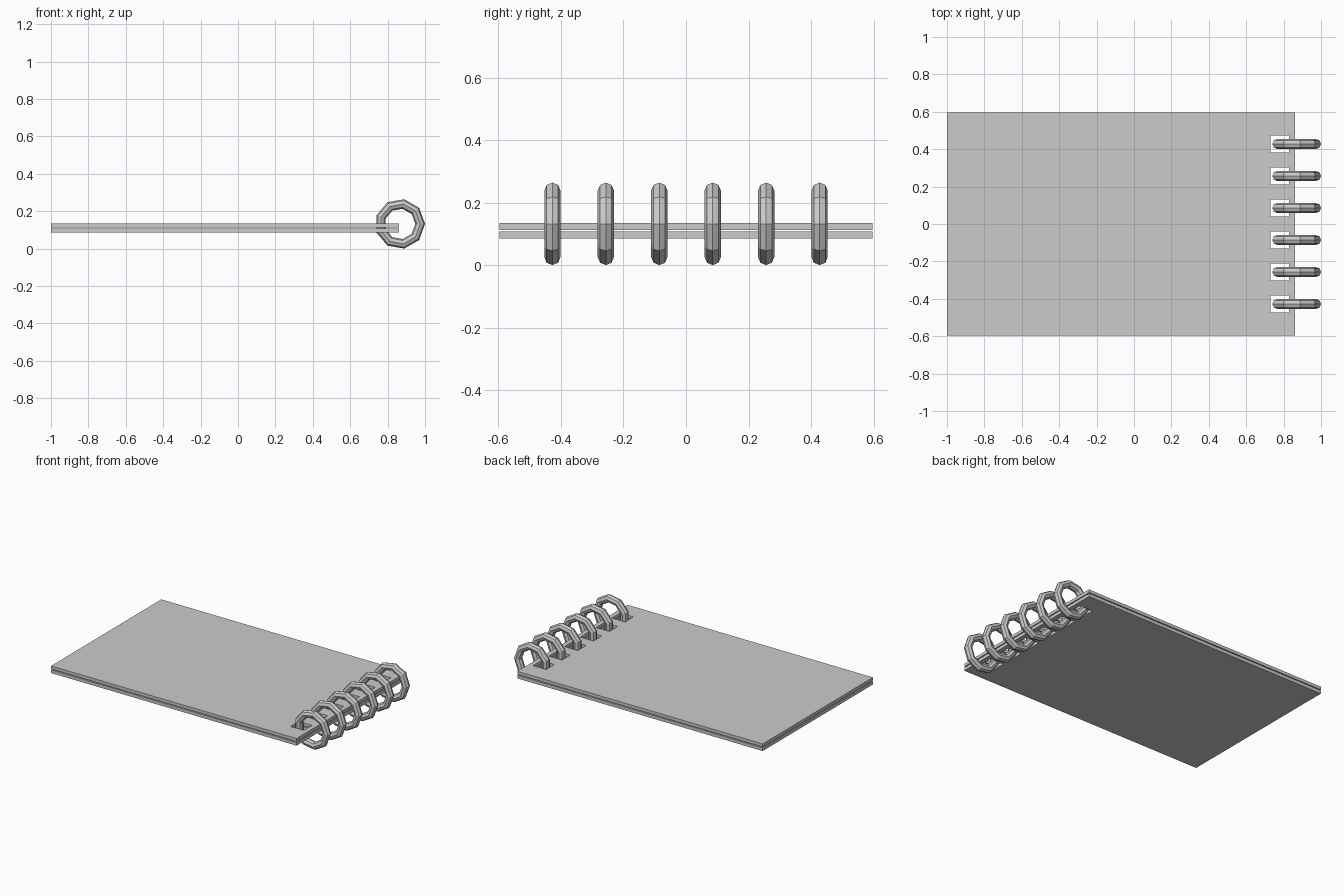
import bpy, bmesh, math

if "Cube" in bpy.data.objects:
    bpy.data.objects.remove(bpy.data.objects["Cube"])

RING_Y = [-0.4275 + 0.171 * i for i in range(6)]
HOLE_X = (0.73, 0.83)
HOLE_HALF = 0.045


# Cover board: flat grid with the hole cells left out, then extruded
def board(name, z0, z1):
    xs = [-1.0, HOLE_X[0], HOLE_X[1], 0.862]
    ys = [-0.597] + [y + s * HOLE_HALF for y in RING_Y for s in (-1, 1)] + [0.597]
    bm = bmesh.new()
    grid = [[bm.verts.new((x, y, z0)) for y in ys] for x in xs]
    for i in range(len(xs) - 1):
        for j in range(len(ys) - 1):
            if i == 1 and j % 2 == 1:
                continue
            bm.faces.new((grid[i][j], grid[i + 1][j], grid[i + 1][j + 1], grid[i][j + 1]))
    res = bmesh.ops.extrude_face_region(bm, geom=bm.faces[:])
    top = [v for v in res["geom"] if isinstance(v, bmesh.types.BMVert)]
    bmesh.ops.translate(bm, verts=top, vec=(0, 0, z1 - z0))
    # make sure the underside remains closed
    if not any(f.calc_center_median().z < z0 + 1e-5 for f in bm.faces):
        for i in range(len(xs) - 1):
            for j in range(len(ys) - 1):
                if not (i == 1 and j % 2 == 1):
                    bm.faces.new((grid[i][j], grid[i][j + 1], grid[i + 1][j + 1], grid[i + 1][j]))
    bmesh.ops.recalc_face_normals(bm, faces=bm.faces[:])
    mesh = bpy.data.meshes.new(name)
    bm.to_mesh(mesh)
    bm.free()
    bpy.context.collection.objects.link(bpy.data.objects.new(name, mesh))


board("back_cover", 0.085, 0.107)
board("front_cover", 0.113, 0.134)

# Binding rings: nine-sided, with a vertex pointing outward along +x
for n, y in enumerate(RING_Y):
    bpy.ops.mesh.primitive_torus_add(
        major_segments=9, minor_segments=8, major_radius=0.108, minor_radius=0.026,
        location=(0.866, y, 0.132), rotation=(math.pi / 2, 0, 0))
    bpy.context.object.name = f"binding_ring_{n + 1}"
